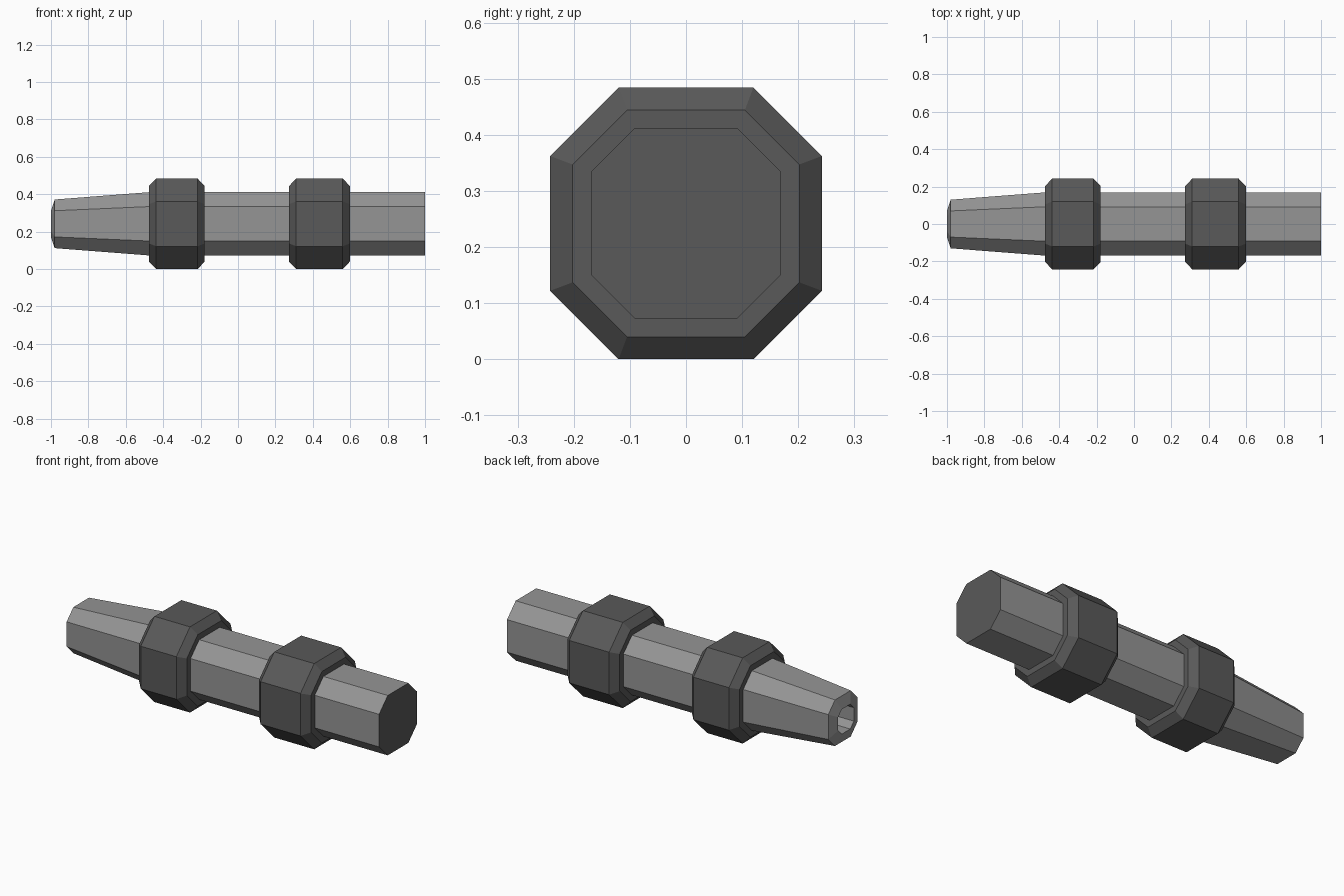
import bpy, bmesh

if "Cube" in bpy.data.objects:
    bpy.data.objects.remove(bpy.data.objects["Cube"])

CZ = 0.242  # axis height


def material(name, v):
    m = bpy.data.materials.new(name)
    m.diffuse_color = (v, v, v, 1)
    m.use_nodes = True
    m.node_tree.nodes["Principled BSDF"].inputs["Base Color"].default_value = m.diffuse_color
    return m


light = material("light_grey", 0.30)
dark = material("dark_grey", 0.10)


def octagon(x, half, flat):
    pts = [(half, -flat), (half, flat), (flat, half), (-flat, half),
           (-half, flat), (-half, -flat), (-flat, -half), (flat, -half)]
    return [(x, y, CZ + z) for y, z in pts]


def loft(name, sections, mats, cap_start=False, cap_end=False, closed=False):
    """Skin octagonal sections (x, half width, half flat) along the x axis."""
    bm = bmesh.new()
    rings = [[bm.verts.new(p) for p in octagon(*s)] for s in sections]
    pairs = list(zip(rings, rings[1:]))
    if closed:
        pairs.append((rings[-1], rings[0]))
    for a, b in pairs:
        for i in range(8):
            j = (i + 1) % 8
            bm.faces.new((a[i], a[j], b[j], b[i]))
    if cap_start:
        bm.faces.new(rings[0])
    if cap_end:
        bm.faces.new(rings[-1]).material_index = len(mats) - 1
    bmesh.ops.recalc_face_normals(bm, faces=bm.faces)
    me = bpy.data.meshes.new(name)
    bm.to_mesh(me)
    bm.free()
    for m in mats:
        me.materials.append(m)
    ob = bpy.data.objects.new(name, me)
    bpy.context.collection.objects.link(ob)


# Tapered barrel: bore floor, bore mouth, chamfered tip, taper, straight body, dark end cap
loft("barrel", [(-0.70, 0.07, 0.038), (-1.0, 0.07, 0.038), (-0.98, 0.13, 0.07),
                (-0.476, 0.169, 0.092), (1.0, 0.169, 0.092)],
     [light, dark], cap_start=True, cap_end=True)

# Two chamfered collars
for name, x0, x1 in (("front_collar", -0.476, -0.178), ("rear_collar", 0.273, 0.598)):
    loft(name, [(x0, 0.169, 0.092), (x0, 0.202, 0.105), (x0 + 0.038, 0.242, 0.12),
                (x1 - 0.038, 0.242, 0.12), (x1, 0.202, 0.105), (x1, 0.169, 0.092)],
         [dark])
